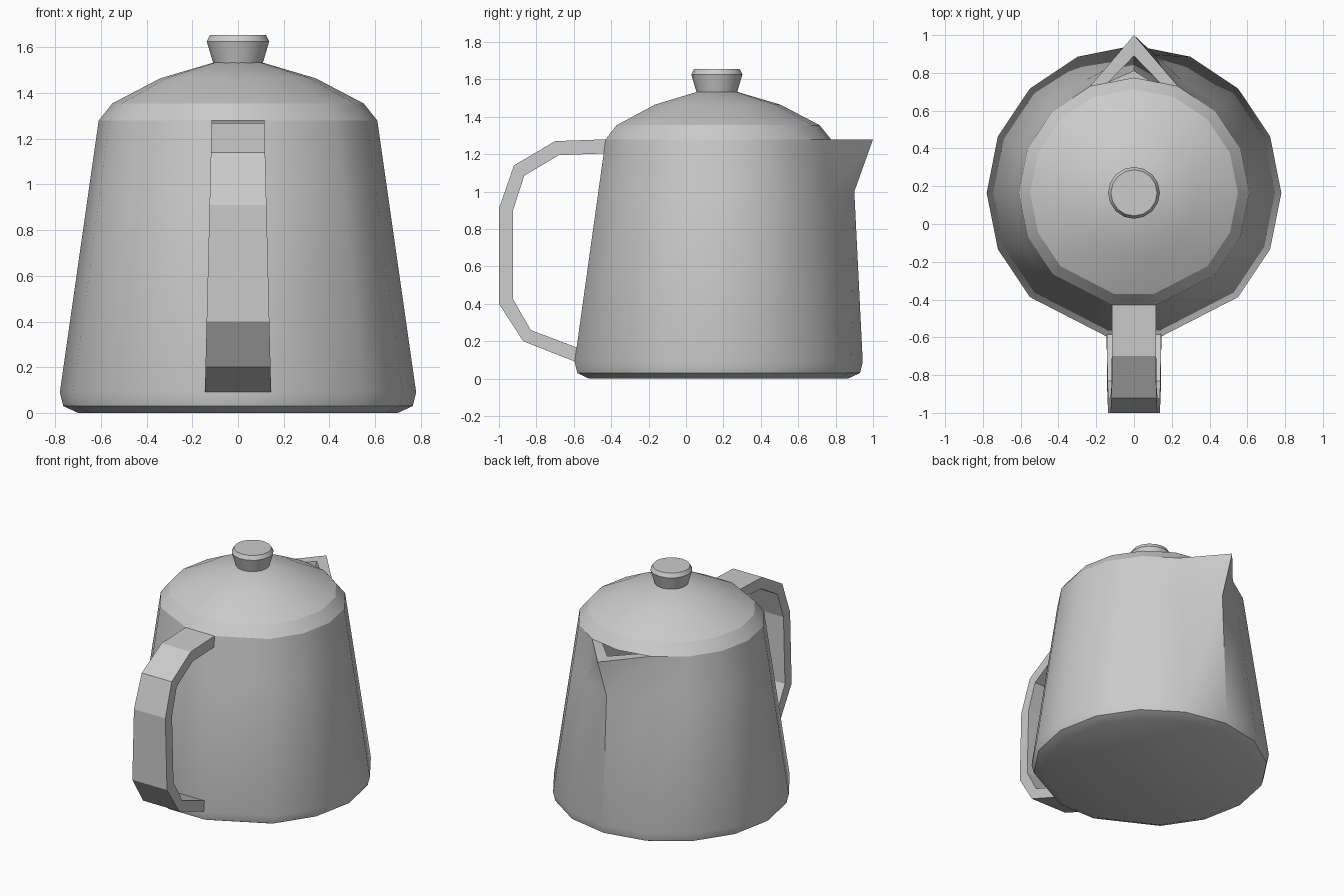
import bpy, bmesh
from math import radians, cos, sin, pi

cube = bpy.data.objects.get("Cube")
if cube:
    bpy.data.objects.remove(cube, do_unlink=True)

CY = 0.165  # pot axis position in y

grey = bpy.data.materials.new("pale grey")
grey.use_nodes = True
colour = (0.6, 0.6, 0.6, 1)
grey.diffuse_color = colour
grey.node_tree.nodes["Principled BSDF"].inputs["Base Color"].default_value = colour


def pot_ring(z, r, spout=None):
    """Round ring flattened at the front for the handle, optionally pulled out at the back."""
    pts = []
    for k in range(13):
        a = radians(-45 + 22.5 * k)
        rad = spout if spout and k == 6 else r
        pts.append((rad * cos(a), CY + rad * sin(a), z))
    fx = min(0.115 + 0.18 * (r - 0.61), 0.145) if r > 0.5 else r * 0.22
    fy = CY - 0.975 * r
    return pts + [(-fx, fy, z), (fx, fy, z)]


def round_ring(z, r, n=16):
    return [(r * cos(2 * pi * k / n), CY + r * sin(2 * pi * k / n), z) for k in range(n)]


def loft(name, rings, cap_start=False, cap_end=False):
    bm = bmesh.new()
    loops = [[bm.verts.new(p) for p in ring] for ring in rings]
    for a, b in zip(loops, loops[1:]):
        for i in range(len(a)):
            j = (i + 1) % len(a)
            bm.faces.new((a[i], a[j], b[j], b[i]))
    if cap_start:
        bm.faces.new(loops[0][::-1])
    if cap_end:
        bm.faces.new(loops[-1])
    mesh = bpy.data.meshes.new(name)
    bm.to_mesh(mesh)
    bm.free()
    mesh.materials.append(grey)
    obj = bpy.data.objects.new(name, mesh)
    bpy.context.collection.objects.link(obj)
    bpy.ops.object.select_all(action='DESELECT')
    obj.select_set(True)
    bpy.context.view_layer.objects.active = obj
    bpy.ops.object.shade_smooth_by_angle(angle=radians(32))
    return obj


# Hollow body with the pouring spout pulled out of its back ridge
loft("body", [
    pot_ring(0, 0.70), pot_ring(0.03, 0.765), pot_ring(0.09, 0.78),
    pot_ring(1.0, 0.65, 0.735), pot_ring(1.28, 0.61, 0.835),
    pot_ring(1.28, 0.55, 0.725), pot_ring(1.0, 0.59, 0.645),
    pot_ring(0.09, 0.72),
], cap_start=True, cap_end=True)

# Lid: bevelled rim, dome and knob
loft("lid_rim", [pot_ring(1.28, 0.61), pot_ring(1.355, 0.55)])
loft("lid_dome", [pot_ring(1.355, 0.55), pot_ring(1.465, 0.34), pot_ring(1.533, 0.11)],
     cap_end=True)
loft("lid_knob", [round_ring(1.53, 0.108), round_ring(1.627, 0.137), round_ring(1.655, 0.122)],
     cap_end=True)

# Handle: strap with paired outer and inner (y, z) points, wider towards the base
strap = [
    ((-0.42, 1.28), (-0.42, 1.205)), ((-0.70, 1.27), (-0.68, 1.195)),
    ((-0.92, 1.14), (-0.865, 1.085)), ((-1.0, 0.91), (-0.925, 0.90)),
    ((-1.0, 0.40), (-0.925, 0.425)), ((-0.87, 0.20), (-0.83, 0.26)),
    ((-0.59, 0.09), (-0.58, 0.165)),
]


def half_width(z):
    return 0.145 - 0.025 * (z - 0.09)


sections = []
for (yo, zo), (yi, zi) in strap:
    wo, wi = half_width(zo), half_width(zi)
    sections.append([(-wo, yo, zo), (-wi, yi, zi), (wi, yi, zi), (wo, yo, zo)])
handle = loft("handle", sections, cap_start=True, cap_end=True)
for poly in handle.data.polygons:
    poly.use_smooth = False

# Make every surface face outwards
for obj in [handle]:
    bm = bmesh.new()
    bm.from_mesh(obj.data)
    bmesh.ops.recalc_face_normals(bm, faces=bm.faces)
    bm.to_mesh(obj.data)
    bm.free()
